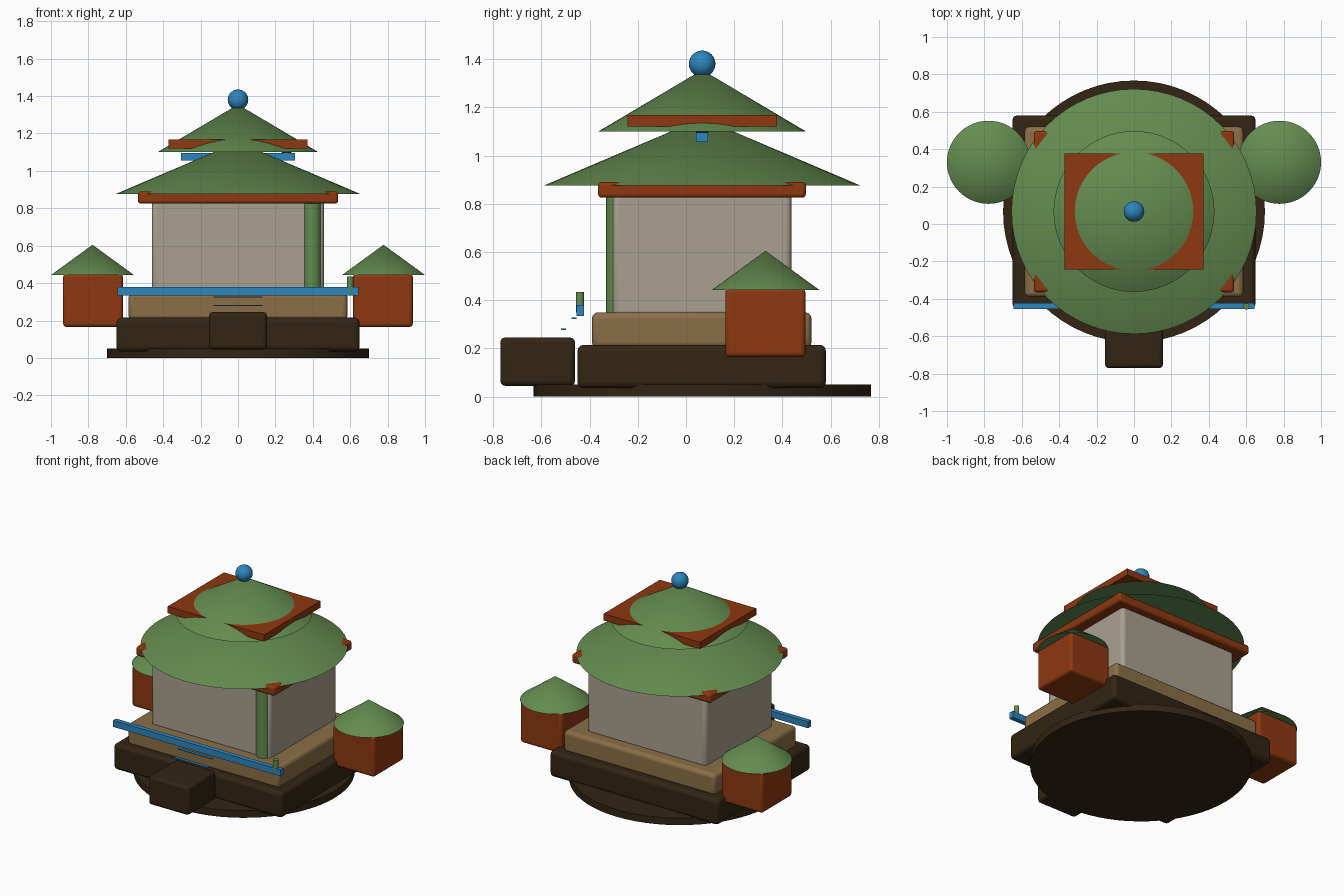
import bpy
from math import radians

old = bpy.data.objects.get("Cube")
if old:
    bpy.data.objects.remove(old, do_unlink=True)

CY = 0.067  # centre of the round base and the roofs along y


def srgb(r, g, b):
    lin = [c / 255 / 12.92 if c < 11 else ((c / 255 + 0.055) / 1.055) ** 2.4 for c in (r, g, b)]
    return (*lin, 1.0)


def material(name, *rgb):
    mat = bpy.data.materials.new(name)
    mat.use_nodes = True
    colour = srgb(*rgb)
    mat.diffuse_color = colour
    mat.node_tree.nodes["Principled BSDF"].inputs["Base Color"].default_value = colour
    return mat


green = material("roof green", 100, 140, 80)
red = material("brick red", 142, 56, 16)
brown = material("dark brown", 50, 37, 20)
tan = material("tan stone", 138, 111, 71)
plaster = material("grey plaster", 170, 160, 144)
blue = material("bright blue", 45, 134, 190)


def finish(name, mat):
    obj = bpy.context.object
    obj.name = name
    obj.data.materials.append(mat)
    bpy.ops.object.shade_smooth_by_angle(angle=radians(30))
    return obj


def box(name, mat, x, y, z, bevel=0.0, segments=3):
    """Box from (low, high) pairs on each axis."""
    ends = (x, y, z)
    bpy.ops.mesh.primitive_cube_add(size=1, location=[(a + b) / 2 for a, b in ends])
    obj = bpy.context.object
    obj.scale = [b - a for a, b in ends]
    bpy.ops.object.transform_apply(location=False, rotation=False, scale=True)
    if bevel:
        mod = obj.modifiers.new("Bevel", 'BEVEL')
        mod.width, mod.segments = bevel, segments
    return finish(name, mat)


def cone(name, mat, x, y, z, r_low, r_top=0.0, sides=64):
    bpy.ops.mesh.primitive_cone_add(vertices=sides, radius1=r_low, radius2=r_top,
                                    depth=z[1] - z[0], location=(x, y, sum(z) / 2))
    return finish(name, mat)


def ball(name, mat, x, y, z, r):
    bpy.ops.mesh.primitive_uv_sphere_add(segments=32, ring_count=16, radius=r, location=(x, y, z))
    return finish(name, mat)


# Base and platforms
cone("base_disc", brown, 0, CY, (0, 0.05), 0.7, 0.7)
box("lower_platform", brown, (-0.65, 0.65), (-0.45, 0.58), (0.035, 0.215), 0.025)
box("upper_platform", tan, (-0.585, 0.585), (-0.39, 0.52), (0.2, 0.35), 0.025)
box("front_step", brown, (-0.155, 0.155), (-0.77, -0.46), (0.045, 0.245), 0.02)

# Hall
box("hall_walls", plaster, (-0.46, 0.46), (-0.305, 0.437), (0.33, 0.85), 0.025)
cone("corner_pillar", green, 0.397, -0.285, (0.34, 0.85), 0.047, 0.047, 32)

# Roofs with square eaves
box("lower_eave", red, (-0.535, 0.535), (-0.365, 0.497), (0.825, 0.89), 0.015)
cone("lower_roof", green, 0, CY, (0.876, 1.155), 0.655)
box("ridge_beam", blue, (-0.305, 0.305), (0.042, 0.092), (1.055, 1.096))
ball("ridge_knob", brown, 0.26, CY, 1.112, 0.03)
box("upper_eave", red, (-0.372, 0.372), (-0.243, 0.377), (1.12, 1.167))
cone("upper_roof", green, 0, CY, (1.1, 1.355), 0.43)
ball("finial", blue, 0, CY, 1.38, 0.055)

# Front railing and door treads
box("front_rail", blue, (-0.645, 0.645), (-0.455, -0.422), (0.335, 0.38))
cone("rail_post", green, 0.6, -0.44, (0.35, 0.435), 0.017, 0.017, 16)
for name, y, z in (("upper_tread", -0.465, 0.325), ("lower_tread", -0.508, 0.28)):
    box(name, blue, (-0.13, 0.13), (y - 0.01, y + 0.01), (z - 0.003, z + 0.003))

# Side towers
for side, s in (("left", 1), ("right", -1)):
    box(side + "_tower", red, sorted((s * 0.615, s * 0.935)), (0.163, 0.495), (0.165, 0.45), 0.018)
    cone(side + "_tower_roof", green, s * 0.778, 0.33, (0.443, 0.605), 0.222)
